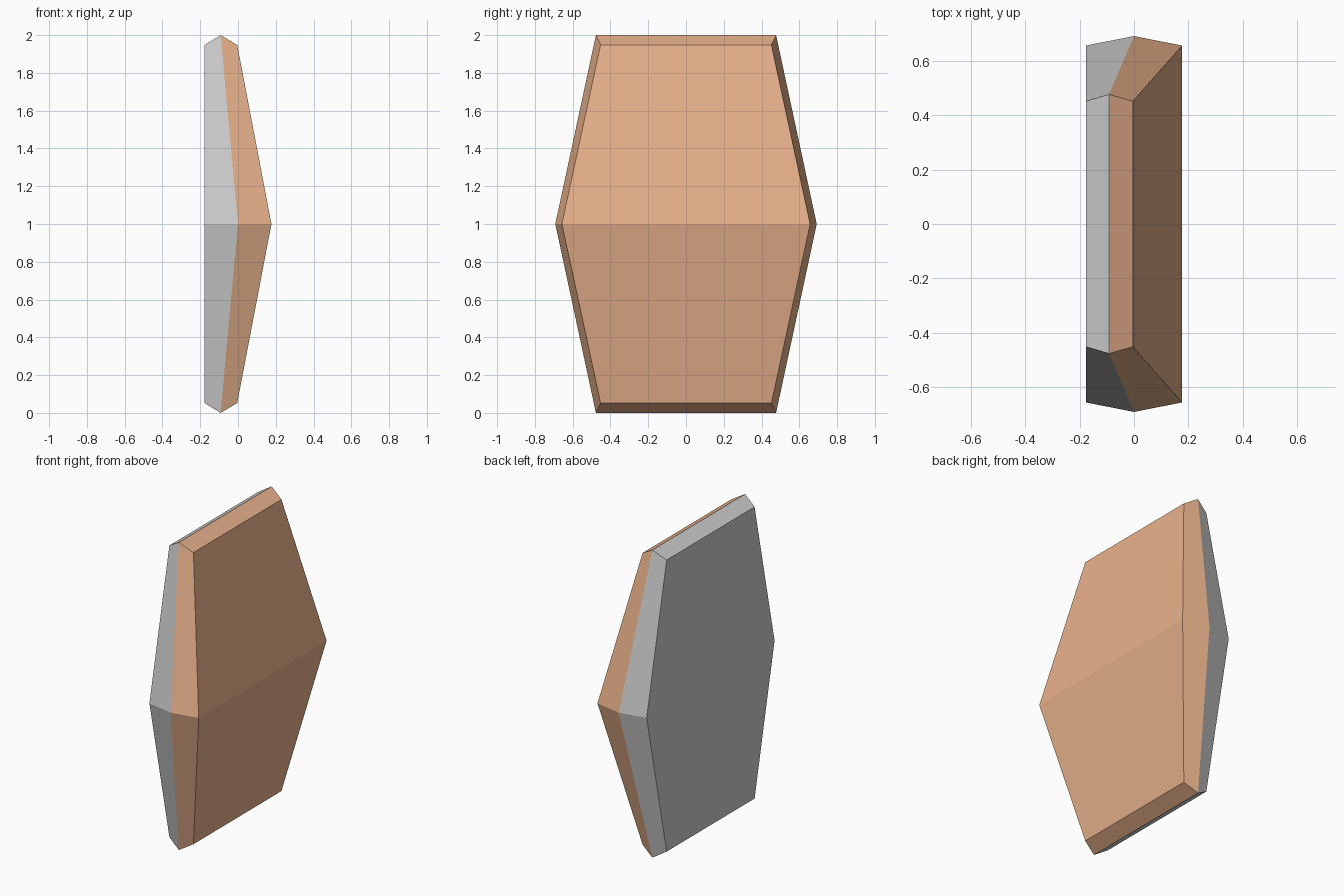
import bpy

if "Cube" in bpy.data.objects:
    bpy.data.objects.remove(bpy.data.objects["Cube"])

# Six-sided ring in the YZ plane, counter-clockwise seen from +x.
# x_mid / x_end: depth at the middle (z = 1) and at the top and bottom edges.
def hex_ring(x_mid, x_end, y_mid, y_end, half_h):
    return [(x_mid, y_mid, 1), (x_end, y_end, 1 + half_h),
            (x_end, -y_end, 1 + half_h), (x_mid, -y_mid, 1),
            (x_end, -y_end, 1 - half_h), (x_end, y_end, 1 - half_h)]


# Shell: bevelled border from the rim to an inner ring, closed by a plate
def shell(name, rim, inner, plate, outward, material=None):
    faces = [(i, (i + 1) % 6, (i + 1) % 6 + 6, i + 6) for i in range(6)]
    faces += [tuple(i + 6 for i in f) for f in plate]
    if outward < 0:
        faces = [f[::-1] for f in faces]
    mesh = bpy.data.meshes.new(name)
    mesh.from_pydata(rim + inner, [], faces)
    mesh.update()
    if material:
        mesh.materials.append(material)
    obj = bpy.data.objects.new(name, mesh)
    bpy.context.collection.objects.link(obj)


copper = bpy.data.materials.new("copper")
copper.diffuse_color = (0.8, 0.44, 0.26, 1)
copper.use_nodes = True
copper.node_tree.nodes["Principled BSDF"].inputs["Base Color"].default_value = copper.diffuse_color

# Shared rim where the two shells meet
rim = hex_ring(0.0, -0.092, 0.692, 0.477, 1.0)

# Front cover, folded across the middle
shell("front_cover", rim, hex_ring(0.177, -0.004, 0.657, 0.452, 0.948),
      [(0, 1, 2, 3), (0, 3, 4, 5)], 1, copper)

# Flat back cover
shell("back_cover", rim, hex_ring(-0.177, -0.177, 0.657, 0.452, 0.948),
      [(0, 1, 2, 3, 4, 5)], -1)
